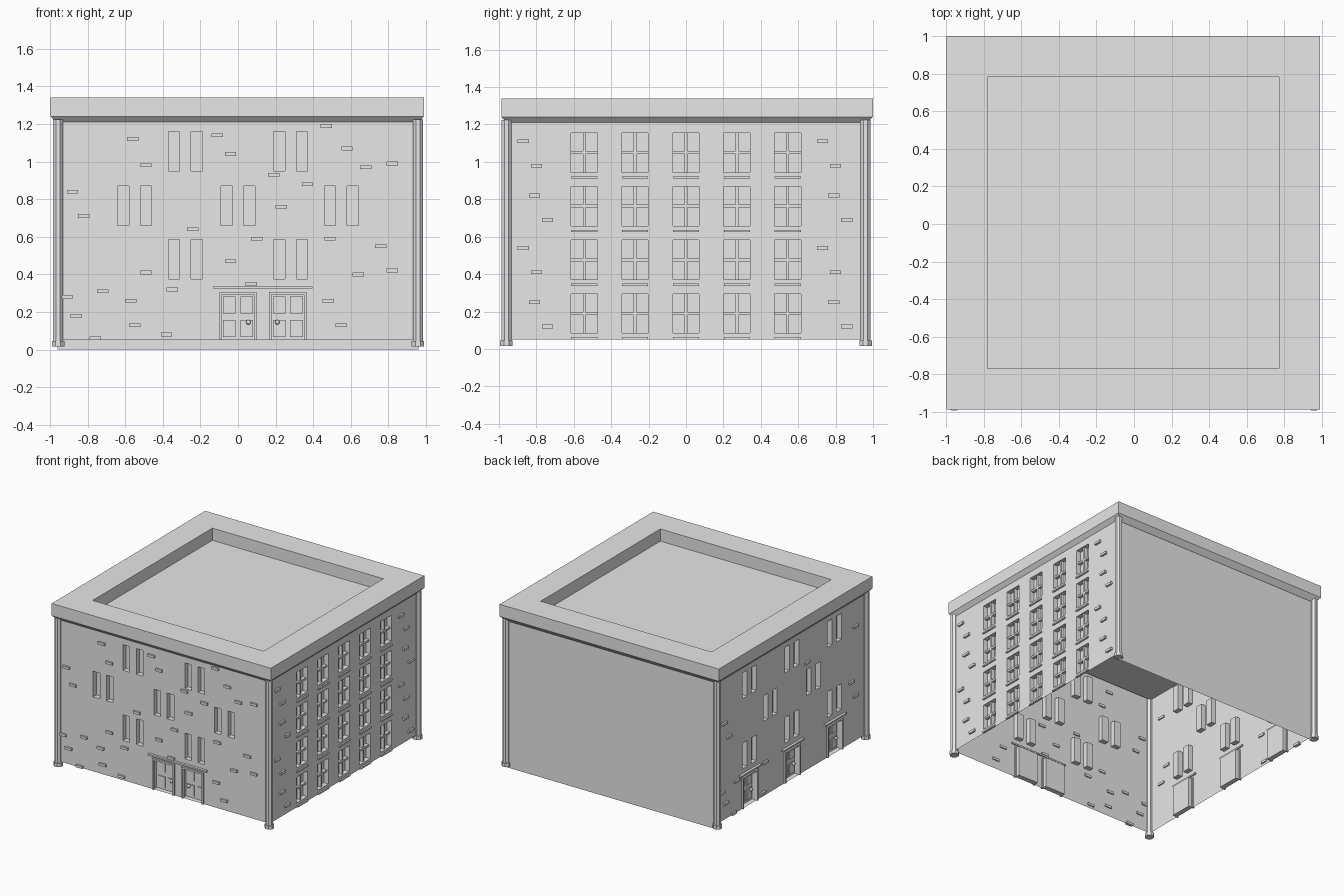
import bpy, bmesh
from math import pi, radians
from mathutils import Matrix, Vector

if "Cube" in bpy.data.objects:
    bpy.data.objects.remove(bpy.data.objects["Cube"])

stone = bpy.data.materials.new("pale_grey_stone")
stone.use_nodes = True
GREY = (0.8, 0.8, 0.8, 1)
stone.diffuse_color = GREY
stone.node_tree.nodes["Principled BSDF"].inputs["Base Color"].default_value = GREY

WALL = 0.96      # distance of each wall from the centre
DEPTH = 0.04     # depth of the openings


def finish(bm, name, angle=0):
    me = bpy.data.meshes.new(name)
    bm.to_mesh(me)
    bm.free()
    me.materials.append(stone)
    ob = bpy.data.objects.new(name, me)
    ob.rotation_euler.z = radians(angle)
    bpy.context.collection.objects.link(ob)
    return ob


def box(bm, u, v, w, h, near, far):
    """Box on a wall: centre u, v; near and far are depths along local y."""
    m = Matrix.Translation((u, (near + far) / 2, v)) @ Matrix.Diagonal((w, far - near, h, 1))
    bmesh.ops.create_cube(bm, size=1, matrix=m)


def quad(bm, *pts):
    bm.faces.new([bm.verts.new(p) for p in pts])


def wall(name, angle, openings, low=0.05):
    """Flat wall with recessed openings, each given as (u, v, width, height)."""
    bm = bmesh.new()
    rects = [(u - w / 2, u + w / 2, v - h / 2, v + h / 2) for u, v, w, h in openings]
    us = sorted({-WALL, WALL} | {round(a, 4) for r in rects for a in r[:2]})
    vs = sorted({low, 1.21} | {round(a, 4) for r in rects for a in r[2:]})
    for a, b in zip(us, us[1:]):
        for c, d in zip(vs, vs[1:]):
            mu, mv = (a + b) / 2, (c + d) / 2
            if not any(r[0] < mu < r[1] and r[2] < mv < r[3] for r in rects):
                quad(bm, (a, -WALL, c), (b, -WALL, c), (b, -WALL, d), (a, -WALL, d))
    back = DEPTH - WALL
    for a, b, c, d in rects:
        ring = [(a, c), (b, c), (b, d), (a, d)]
        quad(bm, *[(u, back, v) for u, v in ring])
        for (u0, v0), (u1, v1) in zip(ring, ring[1:] + ring[:1]):
            quad(bm, (u0, -WALL, v0), (u1, -WALL, v1), (u1, back, v1), (u0, back, v0))
    bmesh.ops.remove_doubles(bm, verts=bm.verts, dist=0.0005)
    bmesh.ops.dissolve_limit(bm, angle_limit=0.01, verts=bm.verts, edges=bm.edges)
    bmesh.ops.recalc_face_normals(bm, faces=bm.faces)
    return finish(bm, name, angle)


def bricks(name, angle, spots):
    bm = bmesh.new()
    for u, v in spots:
        box(bm, u, v, 0.06, 0.02, -WALL - 0.015, -WALL + 0.01)
    finish(bm, name, angle)


def window_bars(name, angle, windows):
    bm = bmesh.new()
    for u, v, w, h in windows:
        box(bm, u, v, 0.016, h, -WALL + 0.012, -WALL + DEPTH)
        box(bm, u, v, w, 0.016, -WALL + 0.013, -WALL + DEPTH)
    finish(bm, name, angle)


def sills(name, angle, windows):
    bm = bmesh.new()
    for u, v, w, h in windows:
        box(bm, u, v - h / 2 - 0.028, w, 0.012, -WALL - 0.012, -WALL + 0.005)
    finish(bm, name, angle)


def doors(name, angle, leaves):
    """Door trim, panels and knobs; each leaf ends with the knob side."""
    bm = bmesh.new()
    for u, v, w, h, side in leaves:
        for s in (-1, 1):
            box(bm, u + s * w / 2, v, 0.014, h, -WALL - 0.012, -WALL + 0.01)
            for k in (-1, 1):
                box(bm, u + s * w / 4, v + k * h / 4, w * 0.36, h * 0.36,
                    -WALL + DEPTH - 0.008, -WALL + DEPTH)
        box(bm, u, v + h / 2, w + 0.014, 0.014, -WALL - 0.013, -WALL + 0.01)
        box(bm, u, v + h / 2 + 0.03, w + 0.08, 0.012, -WALL - 0.02, -WALL + 0.01)
        knob = Vector((u + side * w * 0.3, -WALL + DEPTH - 0.018, v - 0.03))
        bmesh.ops.create_uvsphere(bm, u_segments=10, v_segments=6, radius=0.013,
                                  matrix=Matrix.Translation(knob))
    finish(bm, name, angle)


def slit_pairs(centres):
    return [(u + s * 0.06, v, 0.06, 0.21) for u, v in centres for s in (-1, 1)]


ROWS = (0.48, 0.765, 1.055)
TWO, THREE = (-0.28, 0.28), (-0.55, 0, 0.55)

# Front wall: staggered slit windows over a double entrance
front_slits = slit_pairs([(u, v) for v, us in zip(ROWS, (TWO, THREE, TWO)) for u in us])
front_doors = [(0, 0.175, 0.185, 0.25, 1), (0.265, 0.175, 0.185, 0.25, -1)]
wall("front_wall", 0, front_slits + [d[:4] for d in front_doors])
doors("front_doors", 0, front_doors)

# Left-hand wall: alternate stagger over three single doors
side_slits = slit_pairs([(u, v) for v, us in zip(ROWS, (THREE, TWO, THREE)) for u in us])
side_doors = [(u, 0.175, 0.185, 0.25, 1) for u in THREE]
wall("slit_side_wall", -90, side_slits + [d[:4] for d in side_doors])
doors("side_doors", -90, side_doors)

# Right-hand wall: regular grid of four-pane windows
panes = [(i * 0.272, 0.19 + j * 0.2865, 0.14, 0.21) for i in range(-2, 3) for j in range(4)]
wall("window_grid_wall", 90, panes)
window_bars("window_bars", 90, panes)
sills("window_sills", 90, panes)

# Plain back wall reaching the ground
wall("back_wall", 180, [], low=0)

# Scattered raised bricks
spots = [(-.56, 1.12), (-.49, .98), (-.11, 1.14), (-.04, 1.04), (.19, .93), (.37, .88),
         (.47, 1.19), (.58, 1.07), (.68, .97), (.82, .99), (-.88, .84), (-.82, .71),
         (.23, .76), (-.24, .64), (.1, .59), (-.04, .47), (-.49, .41), (.49, .59),
         (.76, .55), (.64, .4), (.82, .42), (.07, .35), (-.35, .32), (-.72, .31),
         (-.57, .26), (-.91, .28), (-.86, .18), (-.55, .13), (-.76, .06), (-.38, .08),
         (.48, .26), (.55, .13)]
bricks("front_bricks", 0, spots)


def clear(spot, openings):
    return all(abs(spot[0] - o[0]) > o[2] / 2 + 0.04 or abs(spot[1] - o[1]) > o[3] / 2 + 0.03
               for o in openings)


bricks("slit_side_bricks", -90, [s for s in spots if clear(s, side_slits + side_doors)])
column = [(-.87, 1.11), (-.8, .98), (-.81, .82), (-.74, .69)]
bricks("window_side_bricks", 90, [(u + du, v - dv) for u, v in column
                                  for du in (0, 1.6) for dv in (0, 0.57)])

# Corner pillars with small feet
bm = bmesh.new()
for sx in (-1, 1):
    for sy in (-1, 1):
        for radius, low, high in ((0.028, 0.02, 1.225), (0.036, 0.015, 0.045)):
            m = Matrix.Translation((sx * 0.957, sy * 0.96, (low + high) / 2)) @ Matrix.Rotation(pi / 8, 4, "Z")
            bmesh.ops.create_cone(bm, cap_ends=True, segments=8, radius1=radius,
                                  radius2=radius, depth=high - low, matrix=m)
finish(bm, "corner_pillars")

# Roof slab: flared cornice, flat rim and sunken deck
bm = bmesh.new()
profile = [(0.955, 1.2), (0.993, 1.24), (0.993, 1.34), (0.775, 1.34), (0.775, 1.24)]
rings = [[bm.verts.new((x * r - 0.004, y * r + 0.006, z))
          for x, y in ((-1, -1), (1, -1), (1, 1), (-1, 1))] for r, z in profile]
for lower, upper in zip(rings, rings[1:]):
    for i in range(4):
        j = (i + 1) % 4
        bm.faces.new((lower[i], lower[j], upper[j], upper[i]))
bm.faces.new(rings[-1])
bm.faces.new(rings[0][::-1])
finish(bm, "roof_slab")
